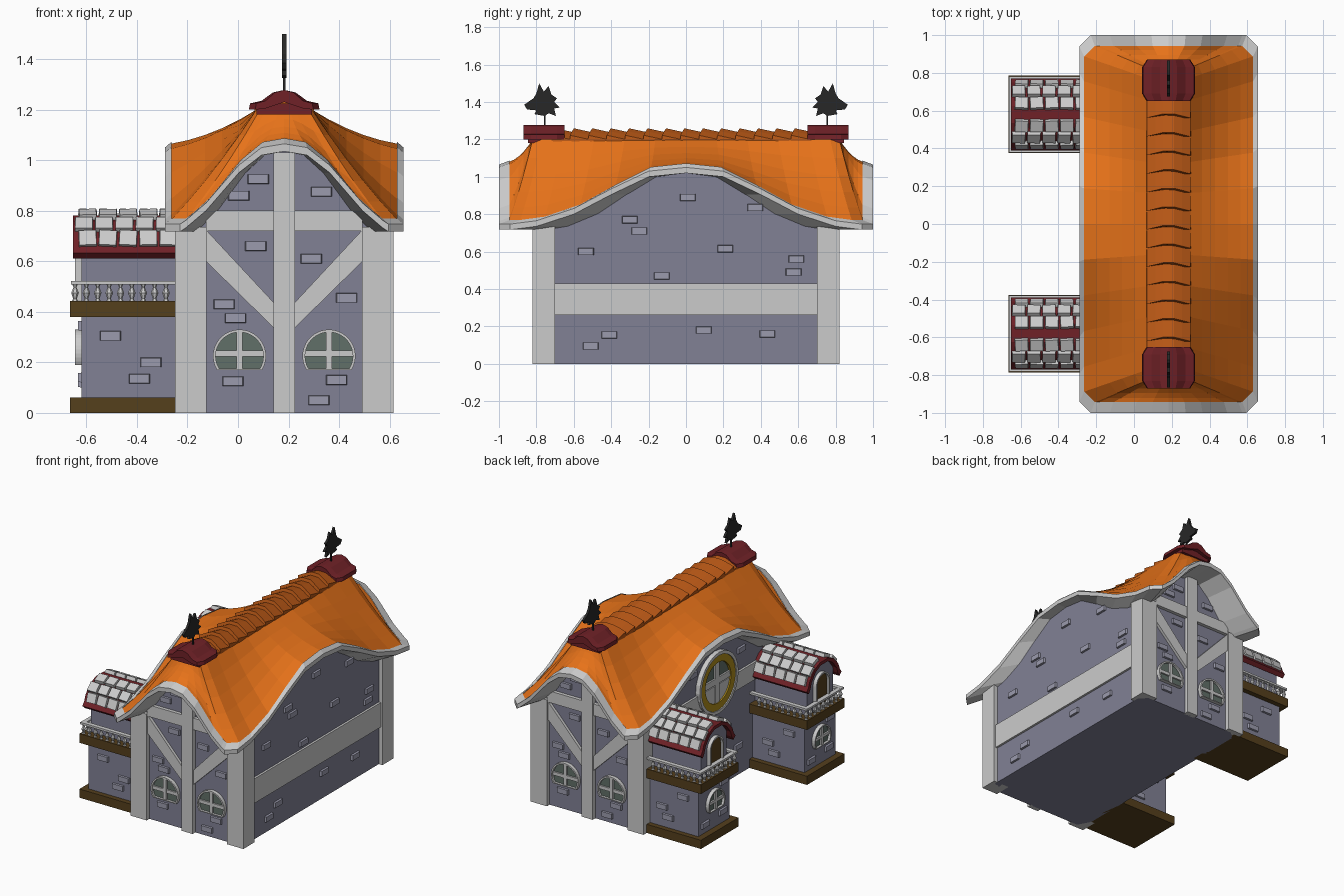
import bpy, bmesh, random
from math import sin, cos, pi, asin, radians
from mathutils import Matrix, Vector
from mathutils.bvhtree import BVHTree

if "Cube" in bpy.data.objects:
    bpy.data.objects.remove(bpy.data.objects["Cube"])

random.seed(4)
CX = 0.183                       # centre line of the main house
WALL, ORANGE, RED = (.22, .22, .30), (.80, .17, .01), (.16, .015, .02)
RIDGE, BROWN, BLACK = (.50, .10, .008), (.09, .05, .012), (.02, .02, .02)
YELLOW, GLASS, BRICK, SLAB = (.42, .26, .01), (.12, .16, .14), (.33, .33, .42), None
mats = {}


def finish(name, bm, color=None):
    bmesh.ops.remove_doubles(bm, verts=bm.verts, dist=1e-5)
    bmesh.ops.recalc_face_normals(bm, faces=bm.faces)
    me = bpy.data.meshes.new(name)
    bm.to_mesh(me)
    bm.free()
    ob = bpy.data.objects.new(name, me)
    bpy.context.collection.objects.link(ob)
    if color:
        if color not in mats:
            mats[color] = bpy.data.materials.new("paint_%d" % len(mats))
            mats[color].diffuse_color = (*color, 1)
        me.materials.append(mats[color])
    return ob


def loft(bm, rings, start=True, end=True):
    vs = [[bm.verts.new(p) for p in r] for r in rings]
    n = len(vs[0])
    for a, b in zip(vs, vs[1:]):
        for i in range(n):
            bm.faces.new((a[i], a[(i + 1) % n], b[(i + 1) % n], b[i]))
    if start:
        bm.faces.new(vs[0][::-1])
    if end:
        bm.faces.new(vs[-1])


def prism(bm, F, pts, z0, z1, taper=0.0):
    c = sum((Vector(p) for p in pts), Vector((0, 0))) / len(pts)
    top = [Vector(p).lerp(c, taper) for p in pts]
    loft(bm, [[F @ Vector((*p, z0)) for p in pts], [F @ Vector((*p, z1)) for p in top]])


def rect(u0, u1, v0, v1):
    return [(u0, v0), (u1, v0), (u1, v1), (u0, v1)]


def box(bm, x0, x1, y0, y1, z0, z1):
    prism(bm, Matrix(), rect(x0, x1, y0, y1), z0, z1)


def wall(angle, d, x=CX, y=0):
    """Frame on a wall: u to the right, v up, third axis outward."""
    return (Matrix.Translation((x, y, 0)) @ Matrix.Rotation(radians(angle), 4, 'Z')
            @ Matrix.Translation((0, -d, 0)) @ Matrix.Rotation(pi / 2, 4, 'X'))


def bricks(bm, F, spots):
    for u, v in spots:
        prism(bm, F, rect(u - .044, u + .044, v - .02, v + .02), -.01, .014, .12)


def outline(u, v, r, cut, arch=False, n=24):
    a = 0 if arch else -asin(min(1, cut / r))
    pts = [(u + r * cos(a + (pi - 2 * a) * i / n), v + r * sin(a + (pi - 2 * a) * i / n))
           for i in range(n + 1)]
    if cut == r:
        pts.pop()
    return pts + ([(u - r, v - cut), (u + r, v - cut)] if arch else [])


def window(name, F, u, v, r, cut, arch=False, pane=GLASS, rim=None, rim_in=.9, bars=True):
    bm = bmesh.new()
    prism(bm, F, outline(u, v, r * .97, cut * .97, arch), -.01, .008)
    finish(name + "_pane", bm, pane)
    bm = bmesh.new()
    o, i = outline(u, v, r, cut, arch), outline(u, v, r * rim_in, cut * rim_in, arch)
    loft(bm, [[F @ Vector((*p, z)) for p in q] for q, z in ((o, -.01), (o, .025), (i, .025), (i, 0))],
         False, False)
    finish(name + "_rim", bm, rim)
    if bars:
        bm = bmesh.new()
        w = r * .11
        prism(bm, F, rect(u - w, u + w, v - cut * .95, v + r * .95), 0, .02)
        prism(bm, F, rect(u - r * .94, u + r * .94, v - w + .01, v + w + .01), 0, .019)
        finish(name + "_bars", bm)


# Wavy eave ring, shared by walls, trim and roof
HX, HY = .4725, 1.0
side = [(0, 1.02), (.2, 1.0), (.4, .905), (.6, .80), (.8, .735), (.94, .717)]
gable = [(0, 1.035), (.09, 1.02), (.18, .95), (.31, .80), (.39, .732), (.4125, .717)]
full = lambda h: [(-a, z) for a, z in h[:0:-1]] + h
eave = ([(x, -HY, z) for x, z in full(gable)] + [(HX, y, z) for y, z in full(side)]
        + [(-x, HY, z) for x, z in full(gable)] + [(-HX, -y, z) for y, z in full(side)])


def ring(hx, hy, dz=0, z=None):
    return [(CX + x * hx / HX, y * hy, p + dz if z is None else z) for x, y, p in eave]


bm = bmesh.new()
loft(bm, [ring(.405, .79, z=0), ring(.405, .79, .01)], True, False)
finish("house_walls", bm, WALL)
bm = bmesh.new()
loft(bm, [ring(.40, .78), ring(HX, HY), ring(HX, HY, .03), ring(.447, .943, .052)], False, False)
finish("eave_trim", bm)
bm = bmesh.new()
lower, upper = ring(.449, .945, .045), ring(.11, .82, z=1.2)
rings = []
for k in range(6):
    t = k / 5
    rings.append([Vector(a).lerp(Vector(b), t) - Vector((0, 0, .08 * t * (1 - t)))
                  for a, b in zip(lower, upper)])
loft(bm, rings, False, True)
tree = BVHTree.FromBMesh(bm)
finish("main_roof", bm, ORANGE)

# Loose slabs scattered over the two long slopes
spots = [(.37, .79), (.20, .69), (.35, .585), (.38, .47), (.22, .50), (.34, .325), (.19, .275),
         (.37, .11), (.21, .02), (.37, -.10), (.20, -.16), (.33, -.265), (.19, -.33),
         (.39, -.46), (.22, -.50), (.36, -.60), (.20, -.67), (.37, -.785)]
bm = bmesh.new()
for s in (-1, 1):
    for u, y in spots:
        p, n, _, _ = tree.ray_cast(Vector((CX + s * u, y, 3)), Vector((0, 0, -1)))
        n = n if n.z > 0 else -n
        ex = Vector((1, 0, 0))
        ex = (ex - n * ex.dot(n)).normalized()
        R = Matrix((ex, n.cross(ex), n)).transposed().to_4x4()
        M = Matrix.Translation(p) @ R @ Matrix.Rotation(random.uniform(-.15, .15), 4, 'Z')
        prism(bm, M, [(-.052, -.05), (.05, -.056), (.054, .05), (-.05, .056)], -.015, .02, .06)
finish("roof_slabs", bm, SLAB)

# Overlapping ridge tiles
bm = bmesh.new()
arc = [(-.118, 1.17), (-.115, 1.2), (-.07, 1.222), (-.03, 1.237), (.03, 1.237), (.07, 1.222),
       (.115, 1.2), (.118, 1.17)]
for i in range(14):
    y = -.69 + i * .0985
    loft(bm, [[(CX + x, y + d - .03 * abs(x) / .118, z + dz) for x, z in arc]
              for d, dz in ((0, .022), (.11, -.002))])
finish("ridge_tiles", bm, RIDGE)

# Ridge end caps and beast-head weather vanes
cap = [(-.14, 1.2), (-.135, 1.225), (-.09, 1.235), (-.045, 1.268), (0, 1.278), (.045, 1.268),
       (.09, 1.235), (.135, 1.225), (.14, 1.2), (.09, 1.205), (0, 1.23), (-.09, 1.205)]
head = [(-.01, 1.325), (.045, 1.335), (.035, 1.355), (.085, 1.36), (.10, 1.385), (.05, 1.42),
        (.035, 1.445), (.02, 1.5), (-.005, 1.455), (-.03, 1.485), (-.045, 1.44), (-.075, 1.42),
        (-.06, 1.40), (-.09, 1.37), (-.06, 1.365), (-.07, 1.325), (-.03, 1.34)]
for s, tag in ((-1, "front"), (1, "back")):
    bm = bmesh.new()
    loft(bm, [[(CX + x * k, s * y, z) for x, z in cap]
              for y, k in ((.65, .82), (.69, 1), (.83, 1), (.87, .82))])
    box(bm, CX - .11, CX + .11, *sorted((s * .67, s * .845)), 1.18, 1.225)
    finish(tag + "_ridge_cap", bm, RED)
    bm = bmesh.new()
    loft(bm, [[(CX + dx, s * (.765 + y), z) for y, z in head] for dx in (-.008, .008)])
    box(bm, CX - .005, CX + .005, s * .755 - .005, s * .755 + .005, 1.26, 1.35)
    finish(tag + "_weather_vane", bm, BLACK)

# Timber frame, gable windows and bricks
timber, brick = bmesh.new(), bmesh.new()
for sx in (-1, 1):
    for sy in (-1, 1):
        box(timber, *sorted((CX + sx * .308, CX + sx * .432)), *sorted((sy * .70, sy * .82)), 0, .735)
gable_bricks = [(-.103, .925), (-.18, .86), (.147, .875), (-.113, .66), (.107, .61), (.247, .455),
                (-.238, .43), (-.193, .375), (-.203, .125), (.207, .13), (.137, .05)]
for ang, tag in ((0, "front"), (180, "back")):
    F = wall(ang, .79)
    prism(timber, F, rect(-.043, .043, 0, 1.03), -.01, .03)
    prism(timber, F, rect(-.31, .31, .72, .80), -.01, .024)
    for s in (-1, 1):
        prism(timber, F, [(s * .31, .725), (s * .31, .60), (s * .04, .335), (s * .04, .435)], -.01, .02)
        window(tag + ("_left" if s < 0 else "_right") + "_window", F, s * .177, .225, .105, .055)
    bricks(brick, F, gable_bricks)
side_bricks = [(-.3, .77), (-.25, .71), (.01, .89), (.37, .835), (-.535, .6), (.21, .615), (.59, .56),
               (.575, .49), (-.13, .47), (-.51, .095), (-.41, .155), (.095, .18), (.435, .16)]
F = wall(90, .405)
prism(timber, F, rect(-.71, .71, .26, .43), -.01, .015)
bricks(brick, F, side_bricks)
F = wall(-90, .405)
prism(timber, F, rect(-.71, .71, .60, .72), -.01, .015)
bricks(brick, F, [(-.25, .88), (.28, .86), (-.2, .45), (.12, .38), (.25, .2), (-.1, .12)])
window("round_window", F, 0, .74, .195, .195, rim=YELLOW, rim_in=.72)
bm = bmesh.new()
loft(bm, [[F @ Vector((*p, z)) for p in outline(0, .74, r, r)]
          for r, z in ((.212, 0), (.212, .032), (.19, .032), (.19, 0))], False, False)
finish("round_window_surround", bm)

# Two balcony towers on the left wall
for cy, tag in ((-.58, "front_tower"), (.58, "back_tower")):
    bm = bmesh.new()
    box(bm, -.62, -.2, cy - .17, cy + .17, .05, .39)
    body = [(-.14, .44), (.14, .44), (.14, .67), (.12, .715), (.08, .755), (0, .778),
            (-.08, .755), (-.12, .715), (-.14, .67)]
    loft(bm, [[(x, cy + y, z) for y, z in body] for x in (-.62, -.2)])
    finish(tag + "_walls", bm, WALL)
    bm = bmesh.new()
    for z0, z1 in ((0, .06), (.38, .443)):
        box(bm, -.664, -.2, cy - .205, cy + .205, z0, z1)
    finish(tag + "_plates", bm, BROWN)
    # balcony balusters and handrail
    bm = bmesh.new()
    posts = [(-.645 + i * .045, cy + s * .187) for i in range(9) for s in (-1, 1)]
    posts += [(-.645, cy - .187 + i * .374 / 8) for i in range(1, 8)]
    for px, py in posts:
        loft(bm, [[(px + r * cos(k * pi / 3), py + r * sin(k * pi / 3), z) for k in range(6)]
                  for r, z in ((.013, .44), (.007, .452), (.015, .475), (.006, .497), (.012, .512))])
    for s in (-1, 1):
        y = cy + s * .187
        box(bm, -.661, -.2, y - .015, y + .015, .508, .522)
    box(bm, -.661, -.631, cy - .2, cy + .2, .508, .521)
    finish(tag + "_balustrade", bm)
    # curved red roof with slabs
    half = [(.19, .632), (.17, .66), (.155, .70), (.105, .755), (.045, .782)]
    outer = half + [(-y, z) for y, z in half[::-1]]
    inner = [(y * .88, z - .022) for y, z in outer[::-1]]
    bm = bmesh.new()
    loft(bm, [[(x, cy + y, z) for y, z in outer + inner] for x in (-.652, -.2)])
    finish(tag + "_roof", bm, RED)
    bm = bmesh.new()
    for s in (-1, 1):
        for row, (y, z, tilt) in enumerate(((.06, .785, 22), (.122, .745, 45), (.163, .69, 68))):
            for i in range(5):
                x = -.595 + i * .08 - .015 * (row % 2)
                M = (Matrix.Translation((x, cy + s * y, z)) @ Matrix.Rotation(-s * radians(tilt), 4, 'X')
                     @ Matrix.Rotation(random.uniform(-.06, .06), 4, 'Z'))
                prism(bm, M, rect(-.036, .036, -.033, .033), -.012, .012, .06)
    finish(tag + "_roof_slabs", bm, SLAB)
    F = wall(-90, 0, -.62, cy)
    window(tag + "_window", F, 0, .24, .09, .05)
    window(tag + "_door", F, 0, .62, .075, .175, True, BROWN, None, .85, False)
    bricks(brick, F, [(-.1, .12), (.09, .14), (.1, .345)])
    for ang in (0, 180):
        k = 1 if ang == 0 else -1
        bricks(brick, wall(ang, .17, 0, cy), [(-.505 * k, .305), (-.345 * k, .2), (-.39 * k, .135)])
finish("timber_frame", timber)
finish("wall_bricks", brick, BRICK)

for m in bpy.data.materials:
    if m.users and not m.is_grease_pencil:
        m.use_nodes = True
        m.node_tree.nodes["Principled BSDF"].inputs["Base Color"].default_value = m.diffuse_color
